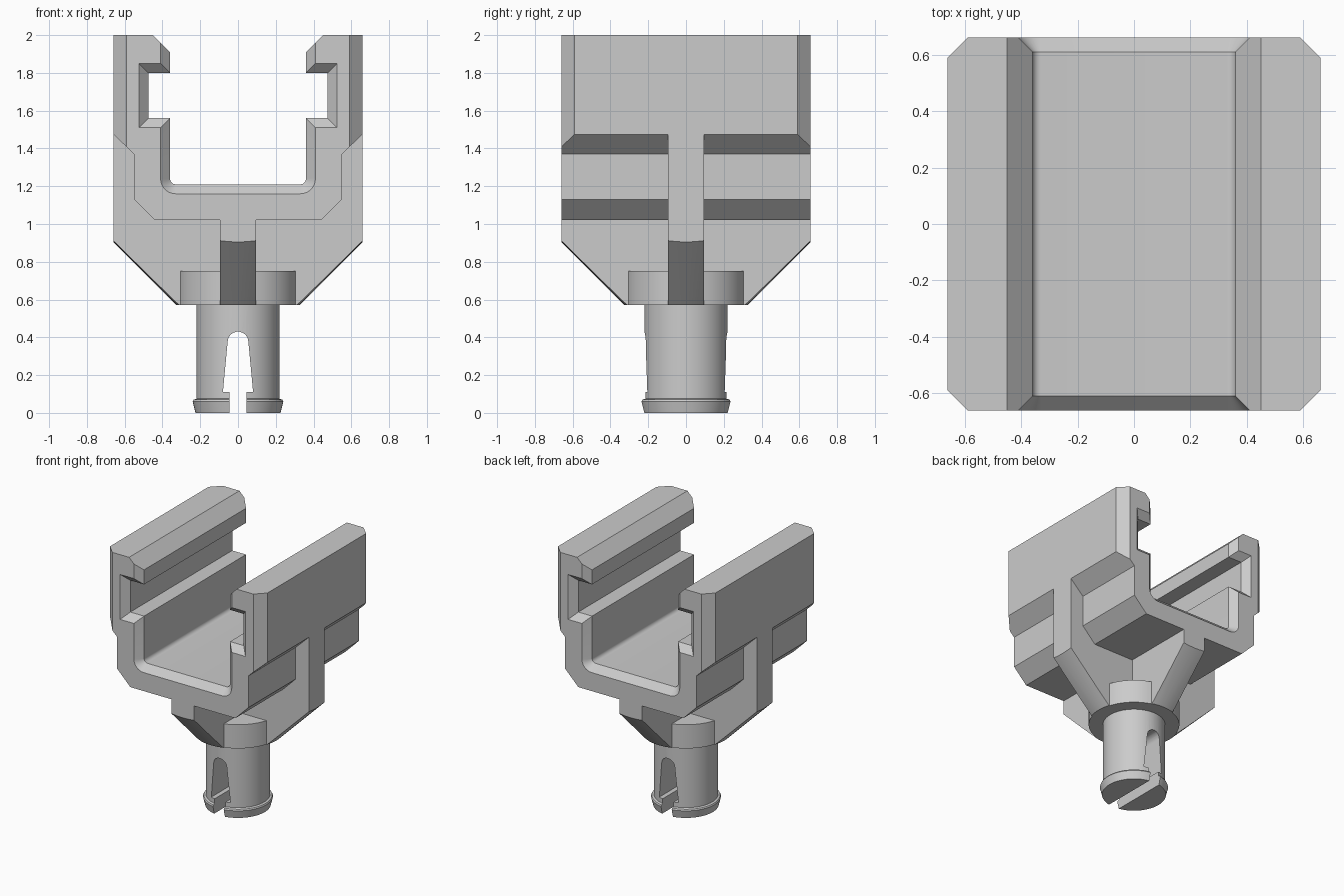
import bpy, bmesh, math
from mathutils import Vector

if "Cube" in bpy.data.objects:
    bpy.data.objects.remove(bpy.data.objects["Cube"])


def arc(cx, cz, r, a0, a1, n):
    return [(cx + r * math.cos(math.radians(a0 + (a1 - a0) * i / n)),
             cz + r * math.sin(math.radians(a0 + (a1 - a0) * i / n))) for i in range(n + 1)]


def mirrored(half):
    """Close a right-hand half profile with its mirror image."""
    return half + [(-x, z) for x, z in reversed(half)]


def make_object(name, bm):
    bmesh.ops.recalc_face_normals(bm, faces=bm.faces)
    me = bpy.data.meshes.new(name)
    bm.to_mesh(me)
    bm.free()
    ob = bpy.data.objects.new(name, me)
    bpy.context.collection.objects.link(ob)
    return ob


def loft(rings):
    """Skin matching closed rings and cap both ends."""
    bm = bmesh.new()
    vs = [[bm.verts.new(p) for p in ring] for ring in rings]
    n = len(vs[0])
    for a, b in zip(vs, vs[1:]):
        for i in range(n):
            bm.faces.new((a[i], a[(i + 1) % n], b[(i + 1) % n], b[i]))
    bm.faces.new(vs[0])
    bm.faces.new(vs[-1])
    return bm


def prism(name, profile, half, along_x=False):
    rings = [[(d, x, z) if along_x else (x, d, z) for x, z in profile] for d in (-half, half)]
    return make_object(name, loft(rings))


def lathe(name, profile, n=64):
    rings = [[(r * math.cos(2 * math.pi * i / n), r * math.sin(2 * math.pi * i / n), z)
              for i in range(n)] for r, z in profile]
    return make_object(name, loft(rings))


def boolean(ob, other, op):
    other.hide_render = True
    m = ob.modifiers.new(op, 'BOOLEAN')
    m.operation, m.object, m.solver = op, other, 'EXACT'
    bpy.context.view_layer.objects.active = ob
    bpy.ops.object.modifier_apply(modifier=m.name)
    bpy.data.objects.remove(other, do_unlink=True)


# Channel: inner opening flares outward by f at both ends
def channel_ring(y, f):
    inner = [(0.45, 2.0), (0.36 + f, 1.91 + f), (0.36 + f, 1.80 + f), (0.475 + f, 1.80 + f),
             (0.475 + f, 1.56 - f), (0.36 + f, 1.56 - f)]
    inner += arc(0.33, 1.24, 0.03 + f, 0, -90, 8)
    outer = [(0.44, 1.02), (0.55, 1.13), (0.55, 1.37), (0.66, 1.475), (0.66, 2.0)]
    return [(x, y, z) for x, z in mirrored(outer + inner)]


bm = loft([channel_ring(y, f) for y, f in ((-0.66, 0.05), (-0.61, 0), (0.61, 0), (0.66, 0.05))])
# Chamfer the four vertical outer corners
for sx in (-1, 1):
    for sy in (-1, 1):
        cut = bmesh.ops.bisect_plane(bm, geom=bm.verts[:] + bm.edges[:] + bm.faces[:], dist=1e-5,
                                     plane_co=Vector((0.66 * sx, 0.59 * sy, 0)),
                                     plane_no=Vector((sx, sy, 0)), clear_outer=True)
        edges = [e for e in cut['geom_cut'] if isinstance(e, bmesh.types.BMEdge)]
        bmesh.ops.contextual_create(bm, geom=edges)
channel = make_object("channel_clip", bm)

# Crossed ribs, trimmed underneath by a 45 degree cone
ribs = prism("rib_base", mirrored([(0.66, 0.57), (0.66, 1.475), (0.45, 1.475), (0.45, 1.10)]), 0.095)
ribs_y = prism("long_rib", [(-0.66, 0.57), (0.66, 0.57), (0.66, 1.02), (-0.66, 1.02)], 0.095, True)
boolean(ribs, ribs_y, 'UNION')
boolean(ribs, lathe("cone_trim", [(0.285, 0.53), (1.0, 1.245), (1.0, 1.6)], 96), 'INTERSECT')

# Round collar joining the ribs
boolean(ribs, lathe("collar", [(0.32, 0.57), (0.32, 0.75)]), 'UNION')
ribs.name = "cross_ribs_and_collar"

# Snap peg with lip and keyhole slot
peg = lathe("snap_peg", [(0.225, 0), (0.24, 0.06), (0.235, 0.07), (0.22, 0.075), (0.22, 0.62)])
slot = [(0.045, -0.05), (0.045, 0.11), (0.08, 0.11)] + arc(0, 0.375, 0.055, 0, 80, 6) + [(0.004, 0.43)]
boolean(peg, prism("slot_cutter", mirrored(slot), 0.4), 'DIFFERENCE')

# Smooth the round surfaces, keep edges crisp
bpy.ops.object.select_all(action='DESELECT')
for ob in (channel, ribs, peg):
    ob.select_set(True)
bpy.context.view_layer.objects.active = channel
bpy.ops.object.shade_smooth_by_angle(angle=math.radians(25))
